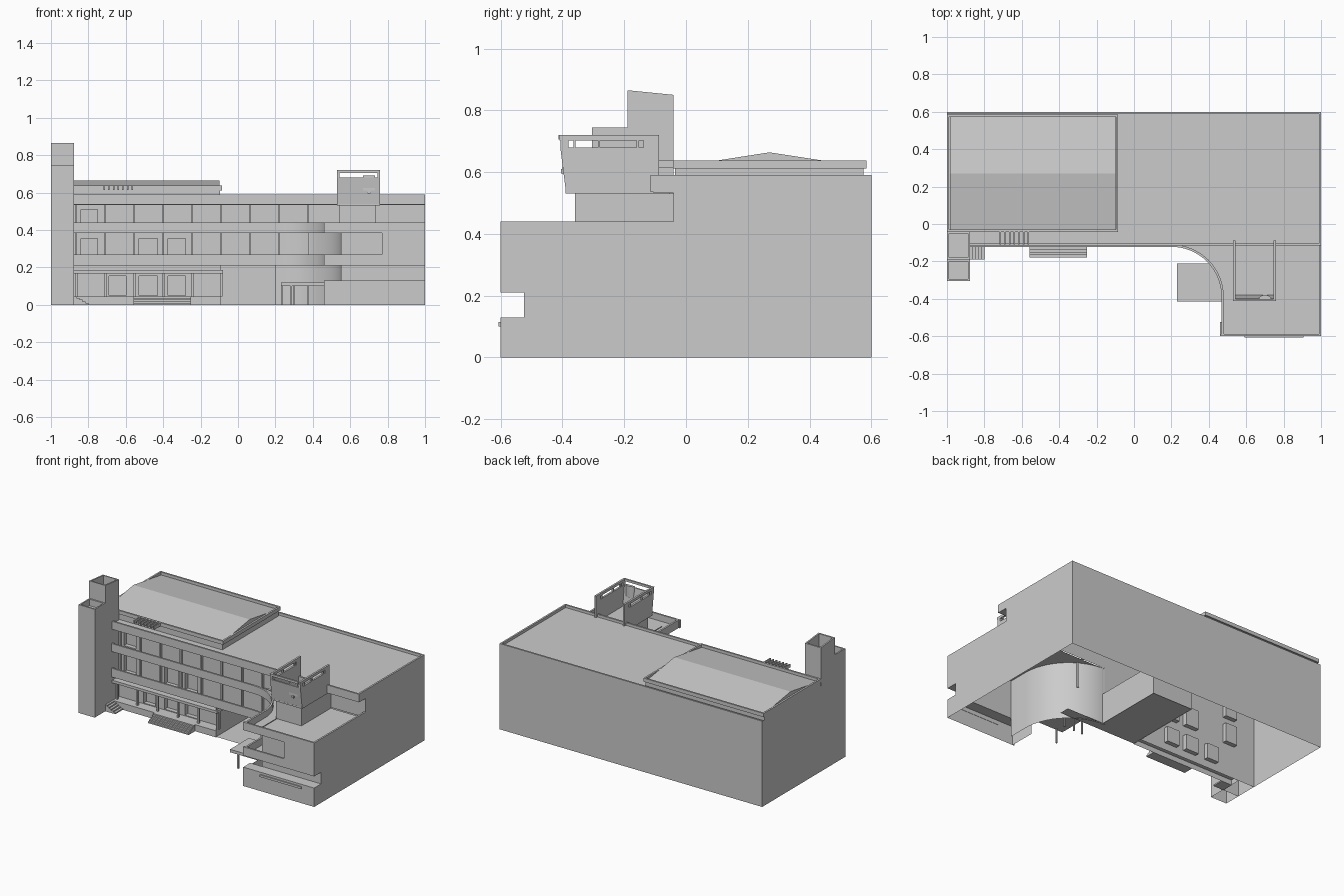
import bpy, bmesh, math

if "Cube" in bpy.data.objects:
    bpy.data.objects.remove(bpy.data.objects["Cube"])

def finish(name, bm, smooth=False):
    bmesh.ops.recalc_face_normals(bm, faces=bm.faces)
    me = bpy.data.meshes.new(name)
    bm.to_mesh(me)
    bm.free()
    ob = bpy.data.objects.new(name, me)
    bpy.context.collection.objects.link(ob)
    if smooth:
        bpy.ops.object.select_all(action='DESELECT')
        ob.select_set(True)
        bpy.context.view_layer.objects.active = ob
        bpy.ops.object.shade_smooth_by_angle(angle=math.radians(30))
    return ob

def place(axis, p, a):
    return {'x': (a, p[0], p[1]), 'y': (p[0], a, p[1]), 'z': (p[0], p[1], a)}[axis]

def prism(name, pts, a0, a1, axis='z', caps=True, closed=True, smooth=False):
    """Extrude a 2D outline along an axis; open outlines become sheets."""
    bm = bmesh.new()
    lo = [bm.verts.new(place(axis, p, a0)) for p in pts]
    hi = [bm.verts.new(place(axis, p, a1)) for p in pts]
    n = len(pts)
    for i in range(n if closed else n - 1):
        j = (i + 1) % n
        bm.faces.new((lo[i], lo[j], hi[j], hi[i]))
    if caps and closed:
        bm.faces.new(lo)
        bm.faces.new(hi)
    return finish(name, bm, smooth)

def sheet(name, pts, a, axis):
    bm = bmesh.new()
    bm.faces.new([bm.verts.new(place(axis, p, a)) for p in pts])
    return finish(name, bm)

def rect(a, b, c, d):
    return [(a, c), (b, c), (b, d), (a, d)]

def box(name, x0, x1, y0, y1, z0, z1):
    return prism(name, rect(x0, x1, y0, y1), z0, z1)

def wall(name, x0, x1, z0, z1, y, holes=(), depth=0.03):
    """Sheet wall facing the front with recessed openings."""
    xs = sorted({x0, x1, *[v for h in holes for v in h[:2]]})
    zs = sorted({z0, z1, *[v for h in holes for v in h[2:]]})
    bm = bmesh.new()
    def quad(*c):
        bm.faces.new([bm.verts.new(v) for v in c])
    for a, b in zip(xs, xs[1:]):
        for c, d in zip(zs, zs[1:]):
            hit = any(h[0] <= a and b <= h[1] and h[2] <= c and d <= h[3] for h in holes)
            yy = y + depth if hit else y
            quad((a, yy, c), (b, yy, c), (b, yy, d), (a, yy, d))
    for a, b, c, d in holes:
        ring = rect(a, b, c, d)
        for p, q in zip(ring, ring[1:] + ring[:1]):
            quad((p[0], y, p[1]), (q[0], y, q[1]), (q[0], y + depth, q[1]), (p[0], y + depth, p[1]))
    bmesh.ops.remove_doubles(bm, verts=bm.verts, dist=1e-5)
    return finish(name, bm)

def shaft(name, x0, x1, y0, y1, ztop, floor, t=0.01):
    """Hollow-topped tower piece; ztop gives the rim height at y."""
    bm = bmesh.new()
    out, inn = rect(x0, x1, y0, y1), rect(x0 + t, x1 - t, y0 + t, y1 - t)
    loops = [[bm.verts.new((x, y, z(y))) for x, y in o] for o, z in
             ((out, lambda y: 0), (out, ztop), (inn, ztop), (inn, lambda y: floor))]
    for A, B in zip(loops, loops[1:]):
        for i in range(4):
            j = (i + 1) % 4
            bm.faces.new((A[i], A[j], B[j], B[i]))
    bm.faces.new(loops[-1])
    finish(name, bm)

def path(r, start=-0.88, end=-0.6):
    """Front edge that sweeps round into the wing."""
    arc = [(0.2 + r * math.sin(t), -0.39 + r * math.cos(t))
           for t in (math.pi / 2 * i / 16 for i in range(17))]
    return [(start, -0.39 + r)] + arc + [(0.2 + r, end)]

# Outer shell, open underneath
sheet("right_wall", [(-.6, 0), (.6, 0), (.6, .59), (-.115, .59), (-.115, .54), (-.04, .54),
                     (-.04, .44), (-.6, .44), (-.6, .21), (-.525, .21), (-.525, .13), (-.6, .13)], 1, 'x')
sheet("left_wall", rect(-.04, .6, 0, .59), -1, 'x')
sheet("back_wall", rect(-1, 1, 0, .59), .6, 'y')
sheet("main_roof", rect(-1, 1, -.11, .6), .572, 'z')
box("back_parapet", -1, 1, .588, .6, .572, .59)
box("right_parapet", .988, 1, -.11, .59, .572, .59)
box("front_fascia", -.88, 1, -.115, -.103, .535, .59)
box("roof_soffit", -.88, 1, -.105, -.04, .533, .54)

# Facade walls with recessed openings
wall("top_floor_wall", -.88, 1, .4, .535, -.04, [(-.84, -.75, .405, .51)])
wall("middle_floor_wall", -.88, .2, .21, .4, -.04,
     [(a, b, .225, .355) for a, b in ((-.84, -.75), (-.53, -.43), (-.375, -.28))])
wall("ground_floor_wall", -.88, -.09, 0, .21, -.04,
     [(a, b, .05, .155) for a, b in ((-.69, -.6), (-.53, -.43), (-.375, -.28))])
prism("curved_wall", path(.35, .2, -.525), 0, .4, closed=False, smooth=True)

# Entrance lobby
prism("lobby_walls", [(-.09, -.11), (-.09, .45), (.22, .45), (.22, -.05)], 0, .21, closed=False)
sheet("lobby_floor", rect(-.09, .22, -.11, .45), .004, 'z')
sheet("entry_floor", rect(.22, .5, -.11, -.04), .004, 'z')
sheet("lobby_ceiling", rect(-.09, .22, -.11, .45), .21, 'z')

# Balcony bands and floors sweeping round the corner
for name, z0, z1 in (("lower", .21, .27), ("upper", .385, .44)):
    prism(name + "_band", path(.28) + path(.268)[::-1], z0, z1, smooth=True)
prism("balcony_floor", path(.275, end=-.525) + path(.35, end=-.525)[::-1], .21, .22)
sheet("wing_roof", path(.275, end=-.595) + [(1, -.595), (1, -.04), (-.88, -.04)], .395, 'z')

# Mullions between windows
for i in range(9):
    x = -.865 + .155 * i
    box("top_mullion", x - .005, x + .005, -.055, -.04, .4, .535)
    if x < .3:
        box("middle_mullion", x - .005, x + .005, -.055, -.04, .22, .395)
    if x < -.08:
        box("ground_column", x - .006, x + .006, -.085, -.073, .045, .167)
box("corner_mullion", .375, .385, -.095, -.08, .22, .395)

# Wing front
box("wing_upper_front", .46, 1, -.6, -.588, .385, .44)
box("wing_right_parapet", .988, 1, -.6, -.04, .395, .44)
box("wing_lower_front", .46, 1, -.6, -.588, .21, .27)
sheet("wing_side_front", rect(.77, 1, .27, .385), -.6, 'y')
sheet("wing_reveal", rect(-.6, -.525, .22, .395), .77, 'x')
sheet("wing_base_front", rect(.46, 1, 0, .13), -.6, 'y')
sheet("wing_base_side", rect(-.6, -.42, 0, .13), .475, 'x')
sheet("wing_strip_back", rect(.55, 1, .13, .21), -.525, 'y')
sheet("wing_window_back", rect(.55, .77, .21, .395), -.525, 'y')
sheet("wing_strip_sill", rect(.46, 1, -.6, -.525), .13, 'z')
box("wing_strip_head", .48, 1, -.595, -.525, .21, .22)
box("front_ledge", .59, .905, -.607, -.598, .1, .115)

# Side canopy on posts
box("side_canopy", .23, .475, -.415, -.21, .1, .12)
for x, y in ((.235, -.22), (.285, -.405), (.3, -.22), (.375, -.22)):
    box("canopy_post", x - .005, x + .005, y - .005, y + .005, 0, .1)

# Terrace, entrance canopy and steps
box("terrace", -.88, -.09, -.11, -.04, .035, .045)
sheet("terrace_front", rect(-.88, -.09, 0, .045), -.11, 'y')
box("entrance_canopy", -.88, -.08, -.115, -.04, .167, .185)
n = 5
for i in range(n):
    h = .045 * (i + 1) / n
    box("front_step", -.56, -.25, -.18 + .014 * i, -.166 + .014 * i, 0, h)
    box("side_step", -.816 - .016 * i, -.8 - .016 * i, -.19, -.11, 0, h)

# Chimney tower
shaft("tower_low", -1, -.877, -.305, -.19, lambda y: .745, .70)
shaft("tower_high", -1, -.877, -.19, -.04, lambda y: .865 - .1 * (y + .19), .74)

# Raised hall roof
prism("hall_base", rect(-1, -.095, -.035, .575), .572, .615, caps=False)
prism("hall_roof", [(-.03, .617), (.27, .664), (.575, .617)], -.985, -.1, 'x')
box("hall_rim_front", -1, -.085, -.042, -.03, .612, .637)
box("hall_rim_back", -1, -.085, .573, .585, .612, .637)
box("hall_rim_left", -1, -.988, -.03, .573, .612, .637)
box("hall_rim_right", -.097, -.085, -.03, .573, .612, .637)
for i in range(7):
    x = -.715 + .025 * i
    box("roof_louver", x - .004, x + .004, -.11, -.04, .615, .637)

# Rooftop lookout with slotted side walls
box("lookout_base", .54, .735, -.36, -.04, .395, .53)
box("lookout_floor", .53, .76, -.39, -.088, .53, .54)
for x in (.53, .747):
    prism("lookout_side", [(-.388, .53), (-.088, .53), (-.088, .68), (-.407, .68)], x, x + .013, 'x')
    prism("lookout_side_top", [(-.41, .702), (-.088, .702), (-.088, .72), (-.412, .72)], x, x + .013, 'x')
    for a, b in ((-.407, -.38), (-.365, -.357), (-.285, -.278), (-.16, -.152), (-.137, -.088)):
        box("slot_post", x, x + .013, a, b, .68, .702)
prism("lookout_front", [(-.388, .53), (-.378, .53), (-.397, .68), (-.407, .68)], .543, .747, 'x')
box("lookout_front_bar", .543, .747, -.412, -.4, .705, .72)
drum = [(.7 + .033 * math.cos(t), -.4 + .02 * math.sin(t)) for t in (math.pi * i / 10 for i in range(11))]
prism("lookout_niche", drum, .61, .69, smooth=True)
box("niche_bracket", .692, .708, -.405, -.39, .595, .61)
